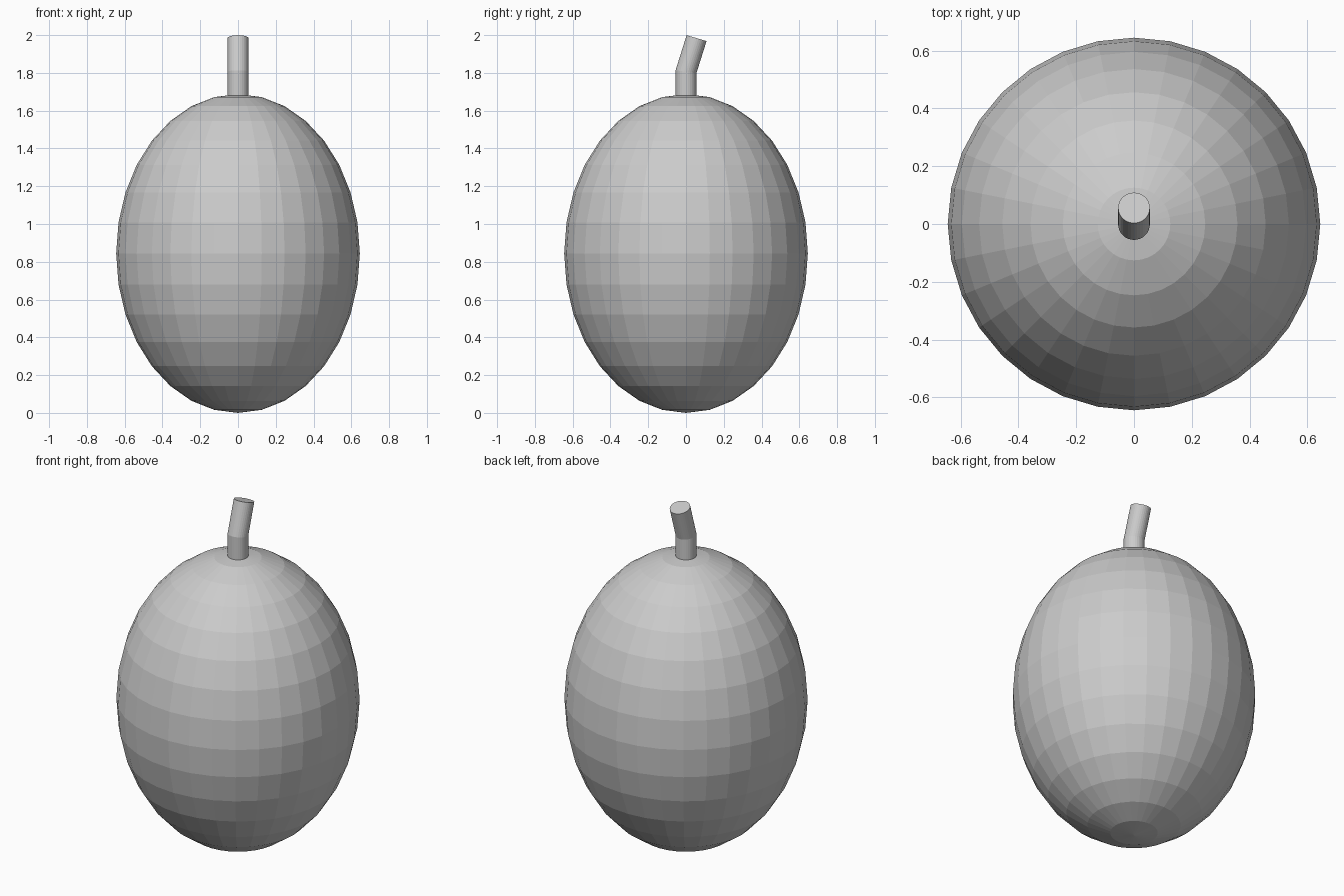
import bpy, bmesh, math
from mathutils import Vector, Matrix

if "Cube" in bpy.data.objects:
    bpy.data.objects.remove(bpy.data.objects["Cube"])

# Fruit body: flat-shaded stretched sphere
bpy.ops.mesh.primitive_uv_sphere_add(segments=32, ring_count=16, radius=1, location=(0, 0, 0.844))
body = bpy.context.object
body.name = "fruit_body"
body.scale = (0.645, 0.645, 0.844)
bpy.ops.object.transform_apply(location=False, rotation=False, scale=True)

# Stem: round tube, upright at the base and bent towards the back
SIDES, RADIUS = 32, 0.055
tilt = math.radians(16.5)
# each ring: centre y, centre z, tilt, stretch along y (for the mitred bend)
rings = [
    (0, 1.66, 0, 1),
    (0, 1.806, tilt / 2, 1 / math.cos(tilt / 2)),
    (0.056, 1.984, tilt, 1),
]
bm = bmesh.new()
loops = []
for y, z, angle, stretch in rings:
    rot = Matrix.Rotation(-angle, 3, 'X')
    loop = []
    for i in range(SIDES):
        a = math.tau * i / SIDES
        p = Vector((RADIUS * math.cos(a), RADIUS * stretch * math.sin(a), 0))
        loop.append(bm.verts.new(rot @ p + Vector((0, y, z))))
    loops.append(loop)
for low, high in zip(loops, loops[1:]):
    for i in range(SIDES):
        j = (i + 1) % SIDES
        bm.faces.new((low[i], low[j], high[j], high[i]))
bm.faces.new(loops[0][::-1])
bm.faces.new(loops[-1])
mesh = bpy.data.meshes.new("stem")
bm.to_mesh(mesh)
bm.free()
stem = bpy.data.objects.new("stem", mesh)
bpy.context.collection.objects.link(stem)
